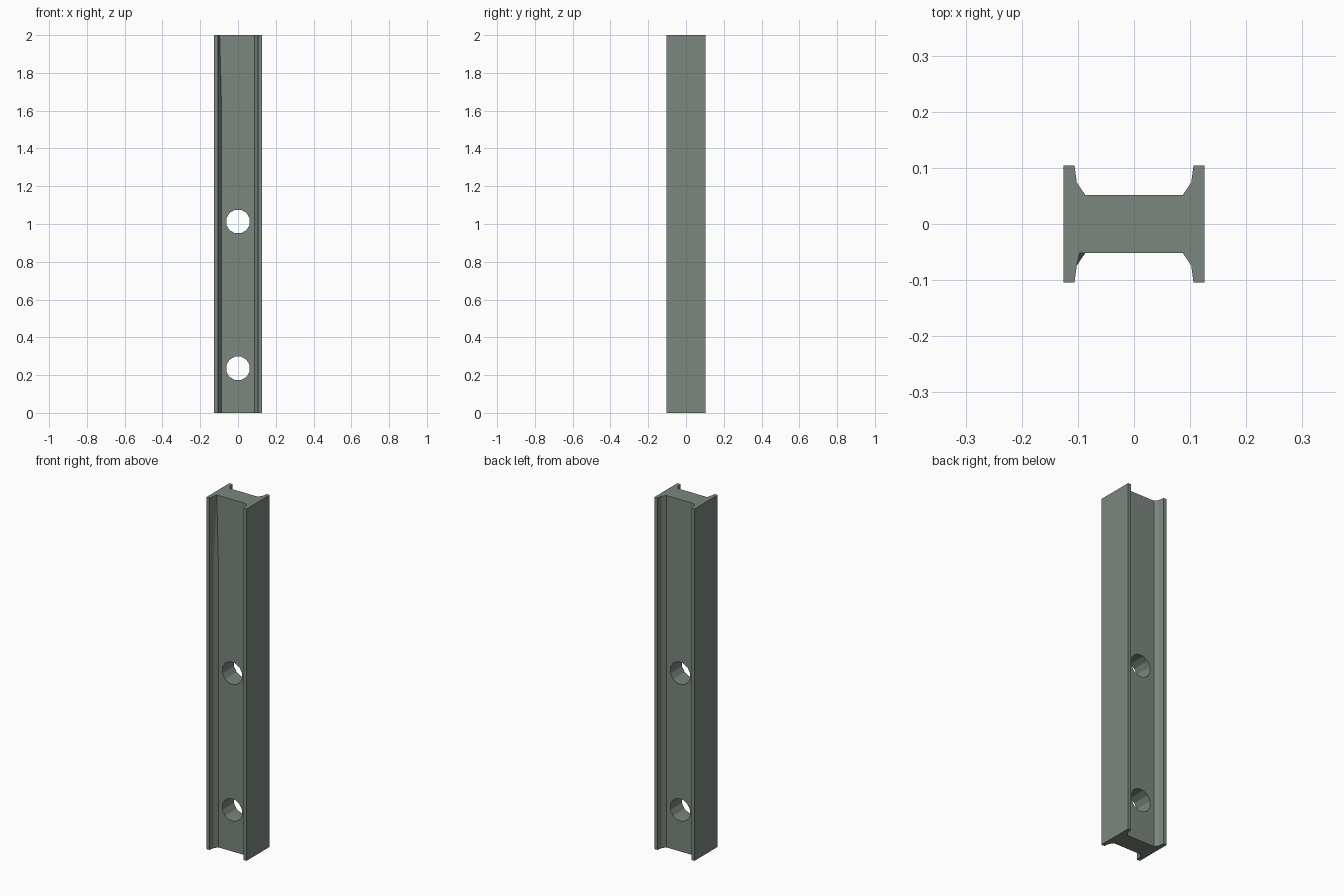
import bpy, bmesh, math
from mathutils import Matrix, Vector

if "Cube" in bpy.data.objects:
    bpy.data.objects.remove(bpy.data.objects["Cube"])

HEIGHT = 2.0

steel = bpy.data.materials.new("grey_green_steel")
steel.diffuse_color = (0.2, 0.24, 0.21, 1)
steel.use_nodes = True
steel.node_tree.nodes["Principled BSDF"].inputs["Base Color"].default_value = steel.diffuse_color


def finish(bm, name):
    bmesh.ops.recalc_face_normals(bm, faces=bm.faces)
    mesh = bpy.data.meshes.new(name)
    bm.to_mesh(mesh)
    bm.free()
    mesh.materials.append(steel)
    obj = bpy.data.objects.new(name, mesh)
    bpy.context.collection.objects.link(obj)
    return obj


# H-shaped section: one quarter mirrored into four, then extruded upward
quarter = [(0.126, 0.104), (0.106, 0.104), (0.102, 0.074), (0.087, 0.052)]
right_back = quarter
left_back = [(-x, y) for x, y in reversed(quarter)]
outline = right_back + left_back + [(-x, -y) for x, y in right_back + left_back]

bm = bmesh.new()
base = bm.faces.new([bm.verts.new((x, y, 0)) for x, y in outline])
top = bmesh.ops.extrude_face_region(bm, geom=[base])
bmesh.ops.translate(bm, vec=(0, 0, HEIGHT),
                    verts=[v for v in top["geom"] if isinstance(v, bmesh.types.BMVert)])

# Small worn chamfer at the top of the front left fillet
bmesh.ops.bisect_plane(bm, geom=bm.verts[:] + bm.edges[:] + bm.faces[:],
                       plane_co=(0, 0, 1.62), plane_no=(0, 0, 1))
corner = min(bm.verts, key=lambda v: (v.co - Vector((-0.087, -0.052, HEIGHT))).length)
corner.co.x = -0.097
bmesh.ops.triangulate(bm, faces=[f for f in corner.link_faces if abs(f.normal.z) < 0.5])
beam = finish(bm, "beam")

# Two twelve-sided bolt holes through the web, flat side up
bm = bmesh.new()
for z in (0.236, 1.013):
    place = (Matrix.Translation((0, 0, z)) @ Matrix.Rotation(math.pi / 2, 4, 'X')
             @ Matrix.Rotation(math.pi / 12, 4, 'Z'))
    bmesh.ops.create_cone(bm, cap_ends=True, segments=12, radius1=0.064,
                          radius2=0.064, depth=0.4, matrix=place)
cutter = finish(bm, "hole_cutter")
cutter.hide_render = True
cutter.display_type = 'WIRE'

cut = beam.modifiers.new("bolt_holes", 'BOOLEAN')
cut.operation = 'DIFFERENCE'
cut.solver = 'EXACT'
cut.object = cutter
